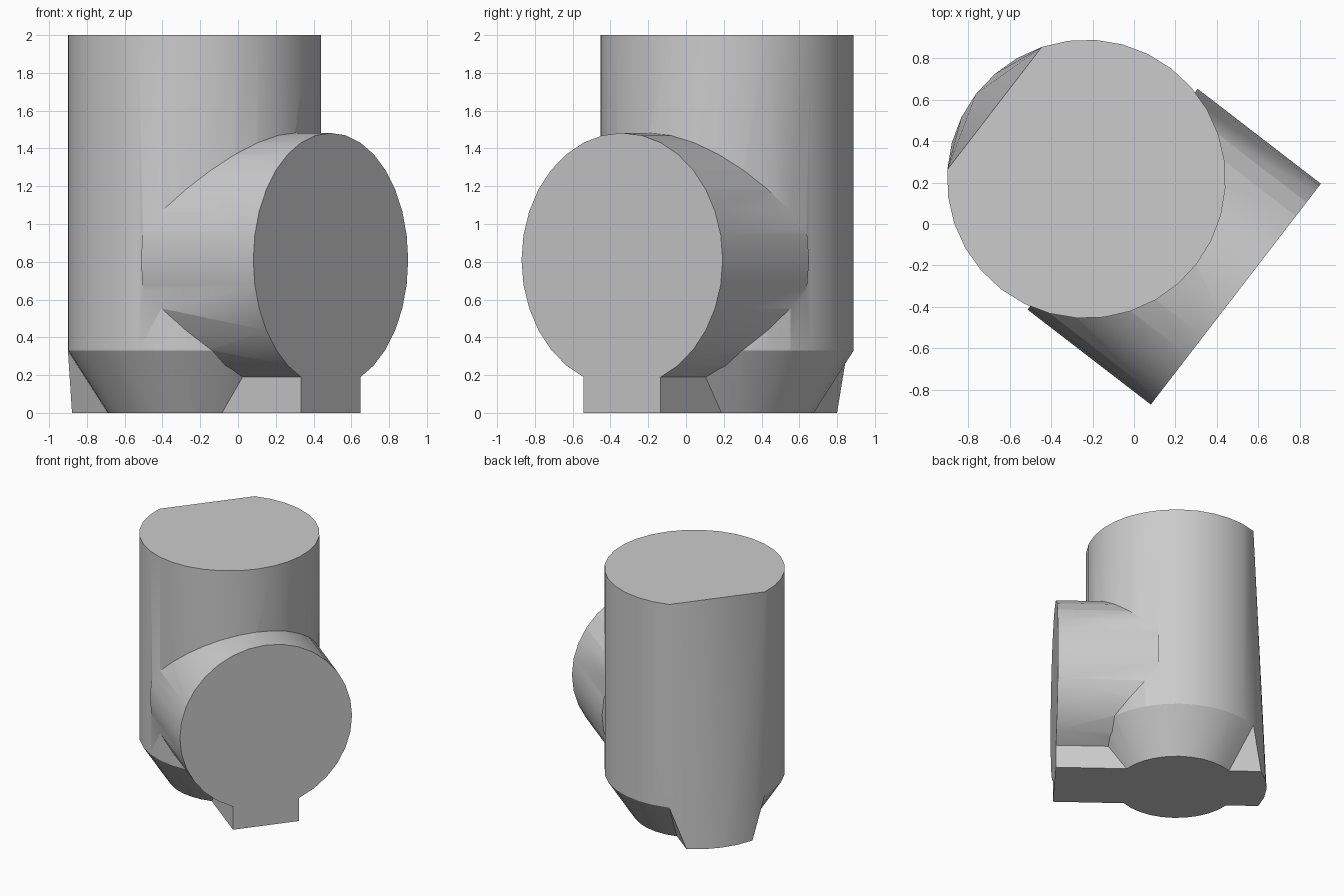
import bpy, bmesh
from math import sin, cos, radians
from mathutils import Matrix

cube = bpy.data.objects.get("Cube")
if cube:
    bpy.data.objects.remove(cube)

R, NECK_R = 0.672, 0.46        # tube radius, radius at the base of the cone
TOP, SHOULDER, AXIS_Z = 2.0, 0.33, 0.81
REACH = 0.91                   # side tube length from the main axis
STEP = 360 / 32
PLACE = Matrix.Translation((-0.23, 0.217, 0)) @ Matrix.Rotation(radians(-37.6), 4, 'Z')

grey = bpy.data.materials.new("plain_grey")
grey.use_nodes = True
colour = (0.6, 0.6, 0.6, 1)
grey.diffuse_color = colour
grey.node_tree.nodes["Principled BSDF"].inputs["Base Color"].default_value = colour


def arc(radius, first, last, z):
    """Points of a 32-sided circle, counted from the side tube's direction."""
    return [(radius * cos(radians(i * STEP)), radius * sin(radians(i * STEP)), z)
            for i in range(first, last + 1)]


def hull(name, points):
    """Convex solid around the points, placed on the model's diagonal axis."""
    bm = bmesh.new()
    for p in points:
        bm.verts.new(p)
    res = bmesh.ops.convex_hull(bm, input=bm.verts)
    junk = {g for g in res["geom_interior"] + res["geom_unused"]
            if isinstance(g, bmesh.types.BMVert)}
    bmesh.ops.delete(bm, geom=list(junk), context='VERTS')
    bmesh.ops.dissolve_limit(bm, angle_limit=radians(0.2), verts=bm.verts, edges=bm.edges)
    bmesh.ops.recalc_face_normals(bm, faces=bm.faces)
    bm.transform(PLACE)
    mesh = bpy.data.meshes.new(name)
    bm.to_mesh(mesh)
    bm.free()
    mesh.materials.append(grey)
    obj = bpy.data.objects.new(name, mesh)
    bpy.context.collection.objects.link(obj)
    return obj


# Upright tube, flat at the back, narrowing to a cone at the base
body = hull("tube_body", arc(R, -13, 13, TOP) + arc(R, -13, 13, SHOULDER)
            + arc(NECK_R, 0, 31, 0))

# Rear fairing: straight edge at the top, rounded foot at the bottom
back = arc(R, 13, 19, TOP)
shoulder = arc(R, 13, 19, SHOULDER)
foot = arc(R, 14, 18, 0)
inner = [(0, s * foot[0][1], 0) for s in (-1, 1)] + [(0, s * back[0][1], SHOULDER) for s in (-1, 1)]
fairing = hull("rear_foot", [back[0], back[-1], shoulder[0], shoulder[-1]] + foot + inner)

# Horizontal side tube
side = hull("side_tube", [(u, y, AXIS_Z + x) for u in (0.16, REACH)
                          for x, y, _ in arc(R, 0, 31, 0)])

# Foot under the side tube
half = foot[0][1]
front = hull("front_foot", [(u, s * half, z) for u in (0, REACH)
                            for s in (-1, 1) for z in (0, 0.2)])

# Fuse the parts into one solid
for part in (fairing, side, front):
    mod = body.modifiers.new("join_" + part.name, 'BOOLEAN')
    mod.operation, mod.solver, mod.object = 'UNION', 'EXACT', part
bpy.context.view_layer.objects.active = body
bpy.ops.object.select_all(action='DESELECT')
body.select_set(True)
for mod in list(body.modifiers):
    bpy.ops.object.modifier_apply(modifier=mod.name)
for part in (fairing, side, front):
    bpy.data.objects.remove(part)
bpy.ops.object.shade_smooth_by_angle(angle=radians(25))
